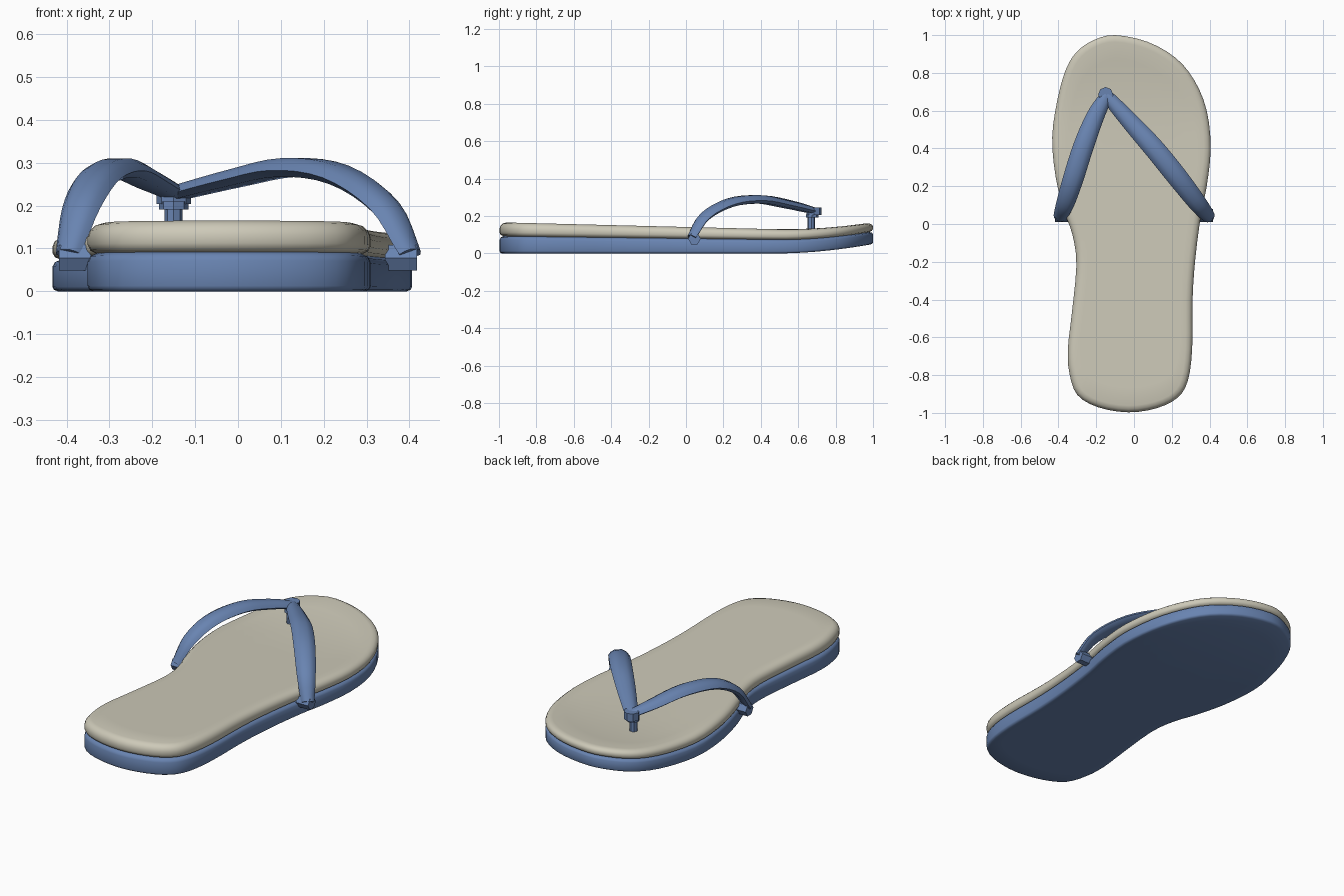
import bpy, bmesh, math
from mathutils import Vector

if "Cube" in bpy.data.objects:
    bpy.data.objects.remove(bpy.data.objects["Cube"])


def material(name, rgb):
    m = bpy.data.materials.new(name)
    m.diffuse_color = (*rgb, 1)
    m.use_nodes = True
    m.node_tree.nodes["Principled BSDF"].inputs["Base Color"].default_value = m.diffuse_color
    return m


BLUE = material("blue rubber", (0.14, 0.23, 0.44))
CREAM = material("cream foam", (0.61, 0.585, 0.48))


def finish(bm, name, mat, angle=40):
    bmesh.ops.recalc_face_normals(bm, faces=bm.faces)
    me = bpy.data.meshes.new(name)
    bm.to_mesh(me)
    bm.free()
    ob = bpy.data.objects.new(name, me)
    bpy.context.collection.objects.link(ob)
    me.materials.append(mat)
    bpy.ops.object.select_all(action='DESELECT')
    bpy.context.view_layer.objects.active = ob
    ob.select_set(True)
    bpy.ops.object.shade_smooth_by_angle(angle=math.radians(angle))
    return ob


def spline(pts, steps, closed=False):
    """Catmull-Rom curve through the points."""
    p = [Vector(q) for q in pts]
    p = [p[-1]] + p + p[:2] if closed else [2 * p[0] - p[1]] + p + [2 * p[-1] - p[-2]]
    out = []
    for a, b, c, d in zip(p, p[1:], p[2:], p[3:]):
        for i in range(steps):
            t = i / steps
            out.append(0.5 * (2 * b + (c - a) * t + (2 * a - 5 * b + 4 * c - d) * t * t
                              + (3 * b - a - 3 * c + d) * t ** 3))
    if not closed:
        out.append(p[-2])
    return out


def bridge(bm, a, b, closed=True):
    n = len(a)
    for i in range(n if closed else n - 1):
        j = (i + 1) % n
        bm.faces.new((a[i], a[j], b[j], b[i]))


# Footprint, anticlockwise from the toe
OUTLINE = spline([(-.10, 1), (-.21, .975), (-.30, .915), (-.36, .82), (-.405, .66),
                  (-.433, .46), (-.415, .25), (-.37, .07), (-.325, -.06), (-.305, -.22),
                  (-.33, -.48), (-.35, -.66), (-.342, -.79), (-.30, -.905), (-.19, -.97),
                  (-.03, -.997), (.12, -.975), (.23, -.92), (.285, -.83), (.308, -.66),
                  (.31, -.4), (.325, -.18), (.355, .05), (.385, .2), (.406, .4),
                  (.385, .6), (.32, .76), (.22, .88), (.07, .965)], 3, True)


def toe_lift(y):
    return 0.05 * max(0, (y - 0.5) / 0.5) ** 1.8


def inset_outline(d):
    n = len(OUTLINE)
    out = []
    for i, p in enumerate(OUTLINE):
        t = (OUTLINE[(i + 1) % n] - OUTLINE[i - 1]).normalized()
        out.append(p + Vector((-t.y, t.x)) * d)
    return out


def slab(name, mat, low, high, profile):
    """Sole layer; profile rows are (inset, height fraction), capped by shrinking rings."""
    bm = bmesh.new()

    def ring(pts, f, s=1):
        vs = []
        for p in pts:
            x, y = p.x * s, p.y * s
            z = low(y) * (1 - f) + high(y) * f + toe_lift(y)
            vs.append(bm.verts.new((x, y, z)))
        return vs

    inner_low, inner_high = inset_outline(profile[0][0]), inset_outline(profile[-1][0])
    shrink = (0.9, 0.78, 0.6, 0.4, 0.2)
    rings = [ring(inner_low, profile[0][1], s) for s in reversed(shrink)]
    rings += [ring(inset_outline(d), f) for d, f in profile]
    rings += [ring(inner_high, profile[-1][1], s) for s in shrink]
    for a, b in zip(rings, rings[1:]):
        bridge(bm, a, b)
    bm.faces.new(rings[0])
    bm.faces.new(rings[-1])
    return finish(bm, name, mat, 50)


def seam(y):
    return 0.0795 - 0.0125 * y


# Sole layers
slab("outsole", BLUE, lambda y: 0, seam,
     [(.012, 0), (.003, .05), (0, .14), (0, .78), (.006, .92), (.02, 1)])
slab("footbed", CREAM, seam, lambda y: 0.141 - 0.025 * y,
     [(.02, 0), (.006, .1), (0, .28), (0, .55), (.005, .75), (.017, .92), (.036, 1)])


# Straps: domed band swept along an arch
SECTION = [(-.5, -.1), (-.38, .25), (-.18, .5), (.18, .5), (.38, .25), (.5, -.1),
           (.3, -.42), (-.3, -.42)]


def strap(name, pts):
    path = spline(pts, 4)
    bm = bmesh.new()
    rings = []
    for i, p in enumerate(path):
        t = (path[min(i + 1, len(path) - 1)] - path[max(i - 1, 0)]).normalized()
        side = Vector((t.y, -t.x, 0)).normalized()
        up = side.cross(t)
        u = i / (len(path) - 1)
        width = 0.065 + 0.045 * math.sin(math.pi * u) ** 0.8
        thick = 0.036 + 0.012 * math.sin(math.pi * u)
        rings.append([bm.verts.new(p + side * a * width + up * b * thick)
                      for a, b in SECTION])
    for a, b in zip(rings, rings[1:]):
        bridge(bm, a, b)
    bm.faces.new(rings[0])
    bm.faces.new(rings[-1])
    return finish(bm, name, BLUE, 50)


strap("inner_strap", [(-.397, .03, .088), (-.367, .1, .197), (-.325, .23, .268),
                      (-.268, .41, .286), (-.205, .57, .258), (-.145, .68, .228)])
strap("outer_strap", [(.403, .03, .088), (.345, .1, .197), (.24, .235, .27),
                      (.115, .39, .287), (-.01, .53, .262), (-.145, .68, .228)])


def peg(name, loc, radius, depth, sides, along_x=False):
    bpy.ops.mesh.primitive_cylinder_add(vertices=sides, radius=radius, depth=depth, location=loc,
                                        rotation=(0, math.pi / 2 if along_x else 0, 0))
    ob = bpy.context.object
    ob.name = name
    ob.data.materials.append(BLUE)
    return ob


# Side plugs, toe post, and knob where the straps meet
for s, label in ((-1, "inner"), (1, "outer")):
    peg(label + "_plug", (s * .38, .045, .078), .034, .075, 6, True)
peg("toe_post", (-.15, .67, .16), .021, .12, 8)
peg("strap_knob", (-.15, .685, .225), .04, .042, 8)
peg("post_collar", (-.15, .675, .2), .034, .018, 8)
